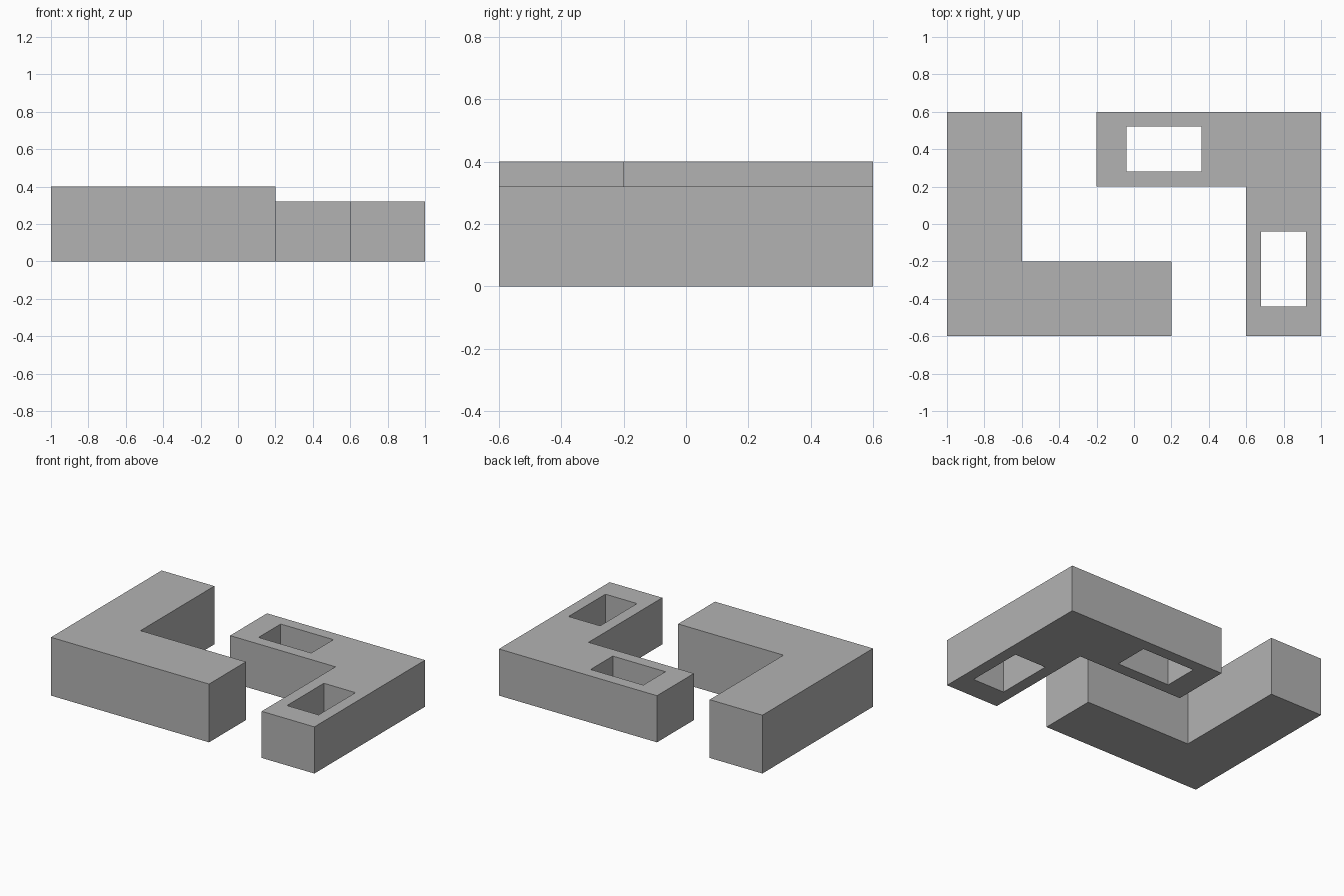
import bpy
import bmesh

cube = bpy.data.objects.get("Cube")
if cube:
    bpy.data.objects.remove(cube, do_unlink=True)

# Single plain grey material
grey = bpy.data.materials.new("plain_grey")
grey.use_nodes = True
colour = (0.45, 0.45, 0.45, 1)
grey.diffuse_color = colour
grey.node_tree.nodes["Principled BSDF"].inputs["Base Color"].default_value = colour


def prism(name, outline, bottom, top):
    """Extrude a counter-clockwise outline between two heights."""
    bm = bmesh.new()
    face = bm.faces.new([bm.verts.new((x, y, bottom)) for x, y in outline])
    extruded = bmesh.ops.extrude_face_region(bm, geom=[face], use_keep_orig=True)
    verts = [v for v in extruded["geom"] if isinstance(v, bmesh.types.BMVert)]
    bmesh.ops.translate(bm, verts=verts, vec=(0, 0, top - bottom))
    bmesh.ops.recalc_face_normals(bm, faces=bm.faces)
    mesh = bpy.data.meshes.new(name)
    bm.to_mesh(mesh)
    bm.free()
    mesh.materials.append(grey)
    obj = bpy.data.objects.new(name, mesh)
    bpy.context.collection.objects.link(obj)
    return obj


def cut_shaft(target, name, x0, x1, y0, y1):
    """Cut a rectangular shaft right through the target."""
    cutter = prism(name, [(x0, y0), (x1, y0), (x1, y1), (x0, y1)], -0.2, 0.6)
    cutter.hide_render = True
    cutter.hide_set(True)
    cutter.display_type = 'WIRE'
    mod = target.modifiers.new(name, 'BOOLEAN')
    mod.operation = 'DIFFERENCE'
    mod.solver = 'EXACT'
    mod.object = cutter
    bpy.context.view_layer.objects.active = target
    bpy.ops.object.modifier_apply(modifier=mod.name)
    bpy.data.objects.remove(cutter, do_unlink=True)


# Taller solid L-shaped block
prism("tall_wing", [(-1, -0.6), (0.2, -0.6), (0.2, -0.2),
                    (-0.6, -0.2), (-0.6, 0.6), (-1, 0.6)], 0, 0.4)

# Lower L-shaped block with an open courtyard in each arm
low_wing = prism("low_wing", [(1, 0.6), (-0.2, 0.6), (-0.2, 0.2),
                              (0.6, 0.2), (0.6, -0.6), (1, -0.6)], 0, 0.32)
cut_shaft(low_wing, "back_courtyard", -0.04, 0.36, 0.28, 0.52)
cut_shaft(low_wing, "side_courtyard", 0.68, 0.92, -0.44, -0.04)
